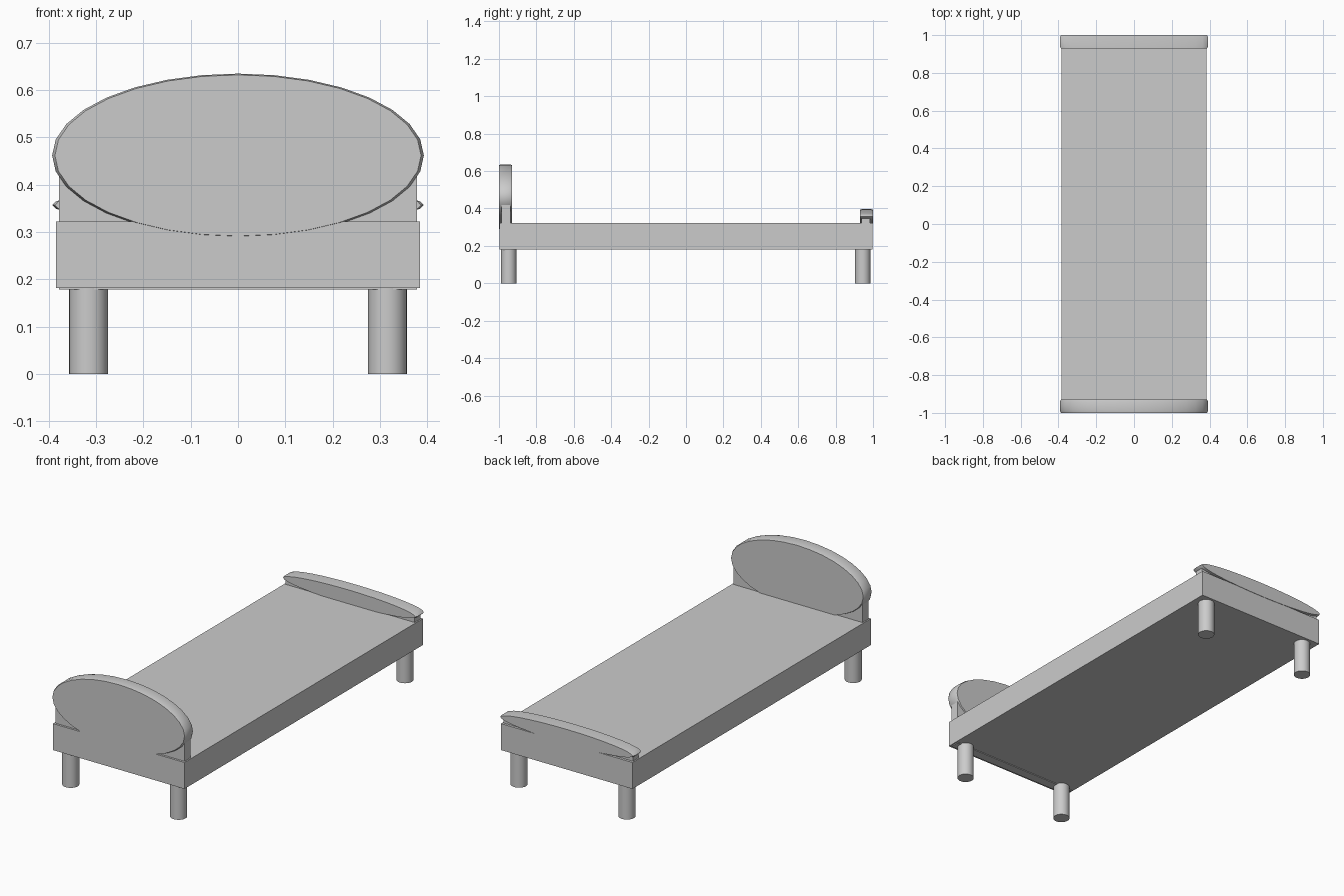
import bpy, bmesh, math

if "Cube" in bpy.data.objects:
    bpy.data.objects.remove(bpy.data.objects["Cube"])

# Single plain finish
grey = bpy.data.materials.new("plain_grey")
grey.use_nodes = True
COLOUR = (0.6, 0.6, 0.6, 1)
grey.diffuse_color = COLOUR
grey.node_tree.nodes["Principled BSDF"].inputs["Base Color"].default_value = COLOUR


def finish(name, bm, smooth=False):
    bmesh.ops.recalc_face_normals(bm, faces=bm.faces)
    mesh = bpy.data.meshes.new(name)
    bm.to_mesh(mesh)
    bm.free()
    mesh.materials.append(grey)
    obj = bpy.data.objects.new(name, mesh)
    bpy.context.collection.objects.link(obj)
    if smooth:
        bpy.ops.object.select_all(action="DESELECT")
        obj.select_set(True)
        bpy.context.view_layer.objects.active = obj
        bpy.ops.object.shade_smooth_by_angle(angle=math.radians(40))
    return obj


def box(name, half_x, y0, y1, z0, z1):
    bm = bmesh.new()
    bmesh.ops.create_cube(bm, size=1)
    for v in bm.verts:
        v.co.x *= 2 * half_x
        v.co.y = y0 if v.co.y < 0 else y1
        v.co.z = z0 if v.co.z < 0 else z1
    return finish(name, bm)


def oval_board(name, rx, rz, zc, y0, y1, edge=0.012, sides=32):
    # Elliptical slab with slightly eased rims
    bm = bmesh.new()
    rings = []
    for y, s in ((y0, 0.985), (y0 + edge, 1), (y1 - edge, 1), (y1, 0.985)):
        angles = [2 * math.pi * i / sides for i in range(sides)]
        rings.append([bm.verts.new((rx * s * math.cos(a), y, zc + rz * s * math.sin(a)))
                      for a in angles])
    for a, b in zip(rings, rings[1:]):
        for i in range(sides):
            j = (i + 1) % sides
            bm.faces.new((a[i], a[j], b[j], b[i]))
    bm.faces.new(rings[0])
    bm.faces.new(rings[-1])
    return finish(name, bm, True)


def leg(name, x, y, radius=0.041, height=0.19):
    bm = bmesh.new()
    bmesh.ops.create_cone(bm, cap_ends=True, segments=32, radius1=radius,
                          radius2=radius, depth=height)
    bmesh.ops.translate(bm, verts=bm.verts, vec=(x, y, height / 2))
    return finish(name, bm, True)


# Mattress base
box("bed_base", 0.385, -0.998, 0.998, 0.182, 0.322)

# Head end: upright panel and oval board
box("headboard_panel", 0.378, -0.987, -0.937, 0.178, 0.42)
oval_board("headboard_oval", 0.393, 0.173, 0.462, -1.0, -0.93)

# Foot end: low panel and shallow oval rail
box("footboard_panel", 0.378, 0.938, 0.985, 0.19, 0.353)
oval_board("footboard_oval", 0.393, 0.039, 0.357, 0.93, 1.0)

# Legs
for side, x in (("right", -0.316), ("left", 0.316)):
    leg("front_leg_" + side, x, -0.948)
    leg("back_leg_" + side, x, 0.945)
